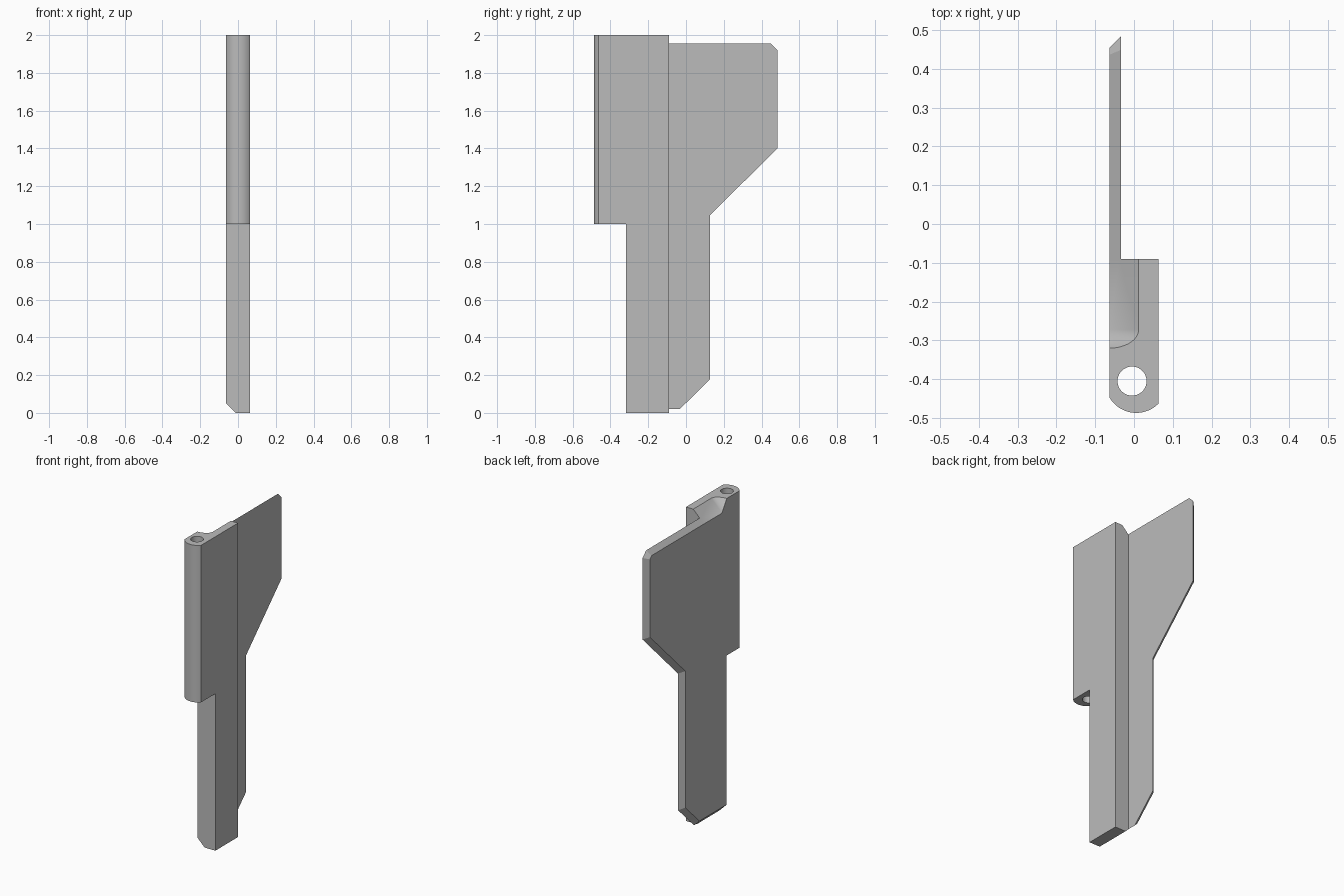
import bpy, bmesh, math
from mathutils import Vector

if "Cube" in bpy.data.objects:
    bpy.data.objects.remove(bpy.data.objects["Cube"])

grey = bpy.data.materials.new("plain grey")
grey.use_nodes = True
colour = (0.5, 0.5, 0.5, 1)
grey.diffuse_color = colour
grey.node_tree.nodes["Principled BSDF"].inputs["Base Color"].default_value = colour

# Shared dimensions: half thickness, thin blade face, shoulder line, bevel width
HALF, THIN, SHOULDER = 0.063, -0.033, -0.09
BEVEL = THIN + HALF


def finish(name, bm):
    bmesh.ops.recalc_face_normals(bm, faces=bm.faces)
    mesh = bpy.data.meshes.new(name)
    bm.to_mesh(mesh)
    bm.free()
    mesh.materials.append(grey)
    obj = bpy.data.objects.new(name, mesh)
    bpy.context.collection.objects.link(obj)
    return obj


def loft(name, start, end):
    """Solid between two matching closed outlines."""
    bm = bmesh.new()
    a = [bm.verts.new(p) for p in start]
    b = [bm.verts.new(p) for p in end]
    bm.faces.new(a)
    bm.faces.new(b)
    for i in range(len(a)):
        j = (i + 1) % len(a)
        bm.faces.new((a[i], a[j], b[j], b[i]))
    return finish(name, bm)


def combine(target, other, operation):
    mod = target.modifiers.new(operation.lower(), "BOOLEAN")
    mod.object, mod.operation, mod.solver = other, operation, "EXACT"
    bpy.context.view_layer.objects.active = target
    bpy.ops.object.modifier_apply(modifier=mod.name)
    bpy.data.objects.remove(other)


# Pivot barrel: straight sides with a rounded front
centre, radius = Vector((0.006, -0.407)), 0.08
first = math.pi + math.acos((HALF + centre.x) / radius)
last = 2 * math.pi - math.acos((HALF - centre.x) / radius)
outline = [(HALF, SHOULDER), (-HALF, SHOULDER)]
for i in range(25):
    t = first + (last - first) * i / 24
    outline.append((centre.x + radius * math.cos(t), centre.y + radius * math.sin(t)))
body = loft("lever_body", [(x, y, 1) for x, y in outline], [(x, y, 2) for x, y in outline])

# Pin hole through the barrel
ring = [(-0.005 + 0.0375 * math.cos(k * math.pi / 24), -0.405 + 0.0375 * math.sin(k * math.pi / 24))
        for k in range(48)]
hole = loft("pin_hole", [(x, y, 0.9) for x, y in ring], [(x, y, 2.1) for x, y in ring])
combine(body, hole, "DIFFERENCE")

# Sloped scoop in the top, ending in a rounded run-out
low, run = 2 - 0.075, -0.272
points = [(-HALF, run, low), (-HALF, 0, low)]
rim = [(-HALF + 0.075 * math.cos(k * math.pi / 32), run - 0.048 * math.sin(k * math.pi / 32))
       for k in range(17)] + [(-HALF + 0.075, 0), (-HALF, 0)]
points += [(x, y, z) for x, y in rim for z in (2, 2.1)]
points += [(-0.1, y, z) for x, y, z in points if abs(x + HALF) < 1e-5]
bm = bmesh.new()
for p in points:
    bm.verts.new(p)
bmesh.ops.convex_hull(bm, input=bm.verts)
combine(body, finish("scoop", bm), "DIFFERENCE")

# Lower shank with a chamfered foot
section = [(-0.013, 0), (HALF, 0), (HALF, 1), (-HALF, 1), (-HALF, 0.05)]
shank = loft("shank", [(x, -0.318, z) for x, z in section], [(x, SHOULDER, z) for x, z in section])
combine(body, shank, "UNION")

# Thin blade, bevelled all round its free edge
edge = [(SHOULDER, 0.02), (-0.033, 0.02), (0.127, 0.177), (0.127, 1.047), (0.484, 1.4),
        (0.484, 1.92), (0.449, 1.955), (SHOULDER, 1.955)]
edge = [Vector(p) for p in edge]
inner = []
for i, p in enumerate(edge):
    if i in (0, len(edge) - 1):
        inner.append(p + Vector((0, BEVEL if i == 0 else -BEVEL)))
        continue
    d1, d2 = (p - edge[i - 1]).normalized(), (edge[i + 1] - p).normalized()
    n1, n2 = Vector((-d1.y, d1.x)), Vector((-d2.y, d2.x))
    inner.append(p + (n1 + n2) * BEVEL / (1 + n1.dot(n2)))
blade = loft("blade", [(THIN, y, z) for y, z in edge], [(-HALF, y, z) for y, z in inner])
combine(body, blade, "UNION")

# Smooth the round surfaces and keep the edges crisp
bpy.ops.object.select_all(action="DESELECT")
body.select_set(True)
bpy.context.view_layer.objects.active = body
bpy.ops.object.shade_smooth_by_angle(angle=math.radians(30))
